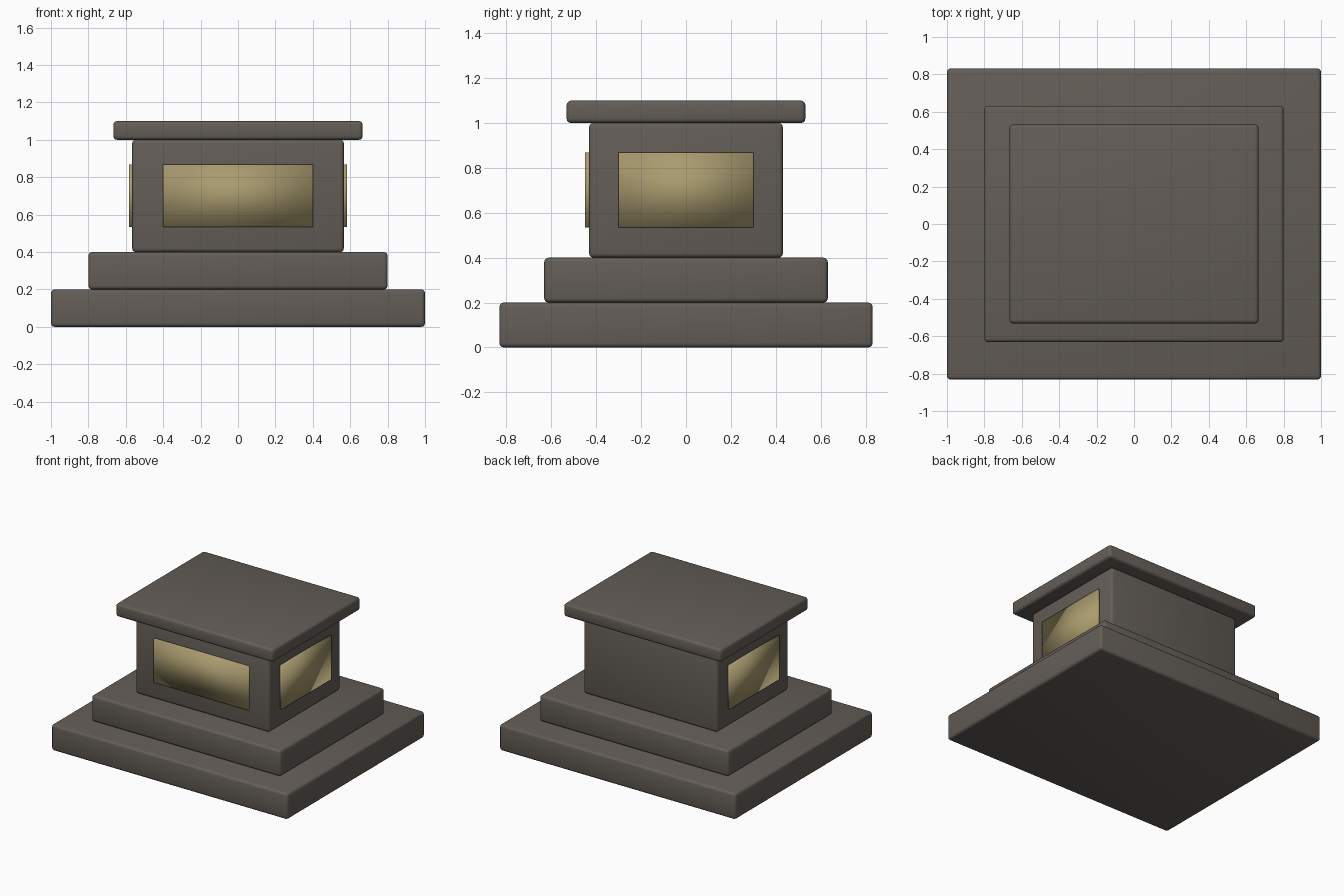
import bpy

if "Cube" in bpy.data.objects:
    bpy.data.objects.remove(bpy.data.objects["Cube"])


def material(name, colour):
    m = bpy.data.materials.new(name)
    m.diffuse_color = (*colour, 1)
    m.use_nodes = True
    m.node_tree.nodes["Principled BSDF"].inputs["Base Color"].default_value = m.diffuse_color
    return m


STONE = material("dark_stone", (0.125, 0.11, 0.095))
BRONZE = material("bronze", (0.40, 0.33, 0.16))


def box(name, x, y, z, mat, bevel=0.0):
    """Box from (min, max) ranges, optionally with rounded edges."""
    ranges = (x, y, z)
    bpy.ops.mesh.primitive_cube_add(size=1, location=[(a + b) / 2 for a, b in ranges])
    ob = bpy.context.object
    ob.name = name
    ob.scale = [b - a for a, b in ranges]
    bpy.ops.object.transform_apply(location=False, rotation=False, scale=True)
    ob.data.materials.append(mat)
    if bevel:
        mod = ob.modifiers.new("rounded_edges", 'BEVEL')
        mod.width = bevel
        mod.segments = 3
    bpy.ops.object.shade_smooth()
    return ob


# Stepped stone pedestal: name, half width, half depth, bottom, top
for name, hx, hy, z0, z1 in (
    ("lower_step", 1.0, 0.832, 0.0, 0.2),
    ("upper_step", 0.8, 0.632, 0.2, 0.4),
    ("pedestal_body", 0.566, 0.432, 0.4, 1.0),
    ("top_cap", 0.666, 0.532, 1.0, 1.1),
):
    box(name, (-hx, hx), (-hy, hy), (z0, z1), STONE, 0.02)

# Bronze plaques on the front and both sides
PZ = (0.535, 0.868)
box("front_plaque", (-0.4, 0.4), (-0.449, -0.425), PZ, BRONZE)
box("right_plaque", (0.56, 0.583), (-0.3, 0.3), PZ, BRONZE)
box("left_plaque", (-0.583, -0.56), (-0.3, 0.3), PZ, BRONZE)
